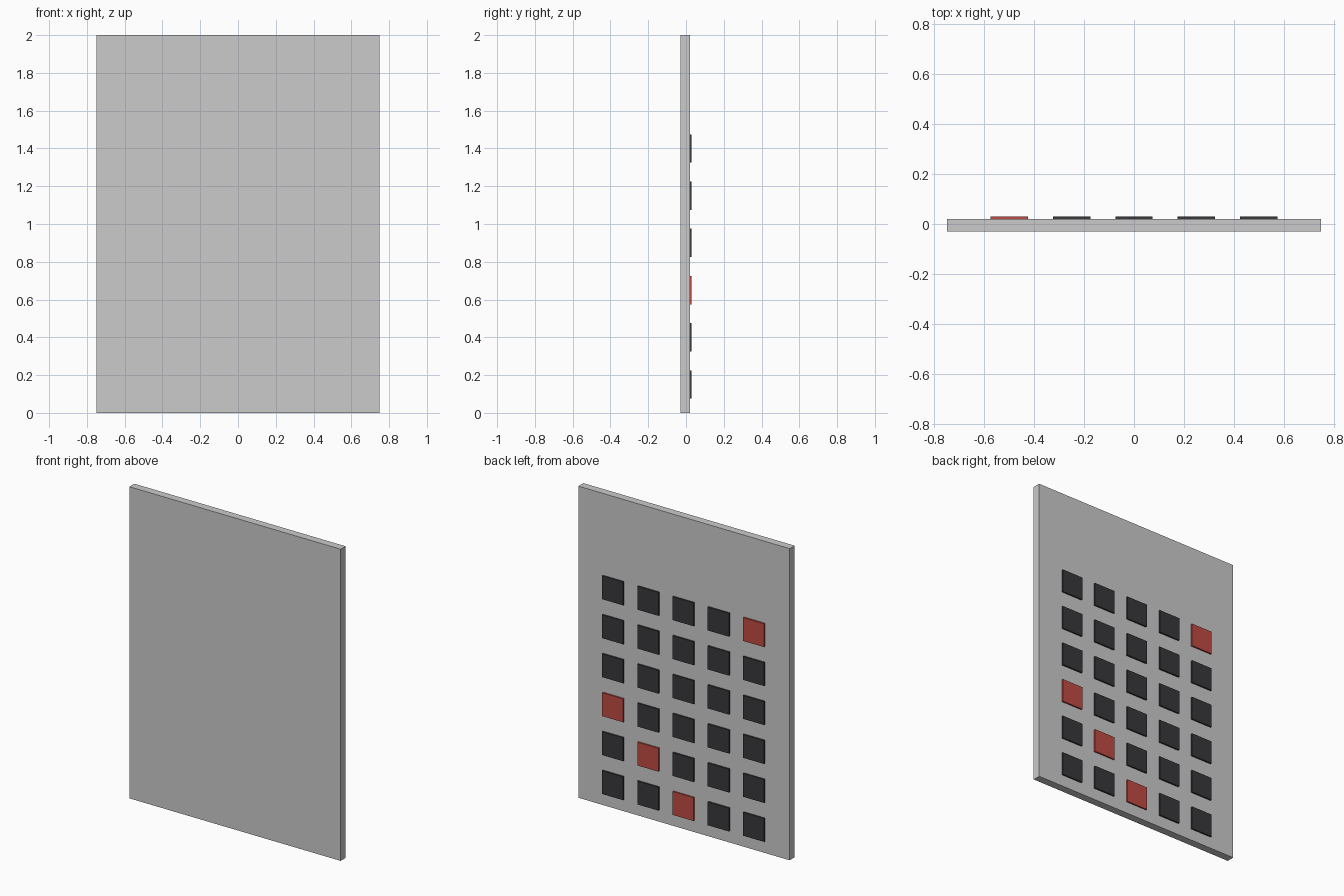
import bpy

if "Cube" in bpy.data.objects:
    bpy.data.objects.remove(bpy.data.objects["Cube"])


def make_material(name, color):
    mat = bpy.data.materials.new(name)
    mat.diffuse_color = (*color, 1.0)
    mat.use_nodes = True
    mat.node_tree.nodes["Principled BSDF"].inputs["Base Color"].default_value = mat.diffuse_color
    return mat


def box(name, x, y, z, mat=None):
    """Box spanning the given (min, max) ranges."""
    spans = (x, y, z)
    bpy.ops.mesh.primitive_cube_add(size=1, location=[(a + b) / 2 for a, b in spans])
    obj = bpy.context.object
    obj.name = name
    obj.scale = [b - a for a, b in spans]
    bpy.ops.object.transform_apply(location=False, rotation=False, scale=True)
    if mat:
        obj.data.materials.append(mat)
    return obj


dark = make_material("dark_tile", (0.04, 0.04, 0.045))
red = make_material("red_tile", (0.52, 0.07, 0.055))

# Upright panel
box("panel", (-0.75, 0.75), (-0.03, 0.02), (0, 2))

# Grid of square tiles on the back face, a few of them red
RED_CELLS = {(2, 0), (3, 1), (4, 2), (0, 5)}
PITCH, HALF = 0.25, 0.075
for row in range(6):
    for col in range(5):
        x = (col - 2) * PITCH
        z = 0.15 + row * PITCH
        is_red = (col, row) in RED_CELLS
        box(f"{'red' if is_red else 'dark'}_tile_{row}_{col}",
            (x - HALF, x + HALF), (0.015, 0.03), (z - HALF, z + HALF),
            red if is_red else dark)
